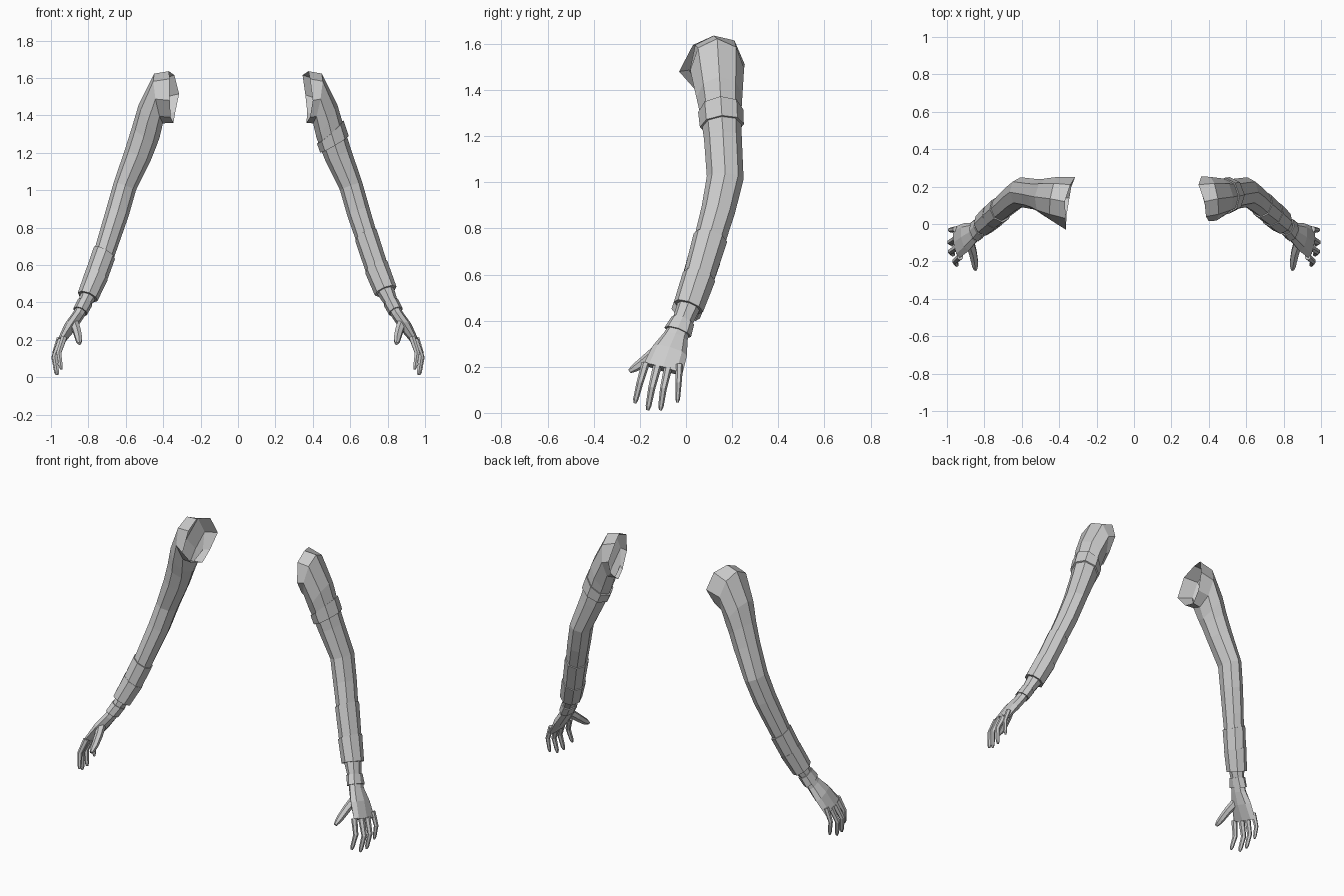
import bpy, bmesh, math
from mathutils import Vector

SIDES = 8
cube = bpy.data.objects.get("Cube")
if cube:
    bpy.data.objects.remove(cube, do_unlink=True)

grey = bpy.data.materials.new("plain_grey")
grey.use_nodes = True
tone = (0.6, 0.6, 0.6, 1)
grey.diffuse_color = tone
grey.node_tree.nodes["Principled BSDF"].inputs["Base Color"].default_value = tone

# Arm stations from shoulder to knuckles: x, y, z, half thickness, half width, tilt
STATIONS = [
    (.425, .135, 1.49, .135, .118, 80),
    (.475, .145, 1.37, .105, .1, 58),
    (.5, .152, 1.29, .082, .088, 36),
    (.535, .16, 1.19, .075, .082, 24),
    (.605, .17, 1.02, .063, .08, 20),
    (.645, .14, .88, .063, .074, 20),
    (.69, .1, .74, .059, .068, 22),
    (.735, .06, .6, .055, .06, 22),
    (.785, .015, .47, .049, .052, 22),
    (.825, -.02, .385, .034, .044, 25),
    (.855, -.045, .33, .032, .055, 28),
    (.897, -.07, .27, .033, .078, 30),
    (.948, -.1, .19, .02, .088, 30),
]

# Open shoulder edges, starting at the top and going round by the rear
OPENING = {
    "left": [(.377, .12, 1.636), (.345, .21, 1.615), (.36, .255, 1.51),
             (.37, .215, 1.42), (.366, .15, 1.36), (.385, .08, 1.39),
             (.4, .015, 1.48), (.385, .04, 1.595)],
    "right": [(.37, .12, 1.636), (.34, .21, 1.615), (.315, .25, 1.515),
              (.335, .2, 1.42), (.345, .14, 1.36), (.36, .05, 1.39),
              (.365, -.03, 1.48), (.365, .03, 1.595)],
}

# Bands: name, top height, bottom height, top scale, bottom scale
BANDS = {
    "left": [("armband", 1.31, 1.245, 1.08, 1.12),
             ("upper_bracer", .76, .58, 1.1, 1.15),
             ("lower_bracer", .59, .46, 1.24, 1.32),
             ("wrist_cuff", .4, .35, 1.15, 1.22)],
    "right": [("upper_bracer", .665, .54, 1.14, 1.2),
              ("lower_bracer", .55, .43, 1.24, 1.36),
              ("wrist_cuff", .4, .35, 1.15, 1.22)],
}

# Finger joints and the radius at the root
FINGERS = {
    "index_finger": ([(.93, -.175, .215), (.958, -.2, .13), (.945, -.222, .042)], .018),
    "middle_finger": ([(.945, -.125, .2), (.98, -.148, .11), (.965, -.166, .012)], .019),
    "ring_finger": ([(.952, -.078, .195), (.985, -.098, .105), (.97, -.111, .012)], .018),
    "little_finger": ([(.955, -.028, .21), (.982, -.032, .13), (.972, -.037, .045)], .016),
    "thumb": ([(.88, -.095, .295), (.862, -.15, .25), (.852, -.2, .21), (.848, -.245, .18)], .027),
}


def sample(z):
    """Interpolate the arm station at a given height."""
    for a, b in zip(STATIONS, STATIONS[1:]):
        if a[2] >= z >= b[2]:
            f = (a[2] - z) / (a[2] - b[2])
            return [p + (q - p) * f for p, q in zip(a, b)]
    return STATIONS[0] if z > STATIONS[0][2] else STATIONS[-1]


def arm_ring(station, scale=1.0):
    """Octagon square to the arm, leaning by the station's tilt."""
    x, y, z, thick, wide, tilt = station
    step = .04
    along = Vector(sample(z - step)[:3]) - Vector(sample(z + step)[:3])
    tilt = math.radians(tilt)
    v = Vector((math.cos(tilt), 0, math.sin(tilt)))
    u = v.cross(along).normalized()
    turns = [math.tau * i / SIDES for i in range(SIDES)]
    return [Vector((x, y, z)) + scale * (v * thick * math.cos(t) + u * wide * math.sin(t))
            for t in turns]


def loft(name, rings, side, cap_start=False, cap_end=False):
    """Skin a list of rings into a flat shaded mesh, mirrored for the right."""
    sign = 1 if side == "left" else -1
    bm = bmesh.new()
    loops = [[bm.verts.new((sign * p[0], p[1], p[2])) for p in ring] for ring in rings]
    for a, b in zip(loops, loops[1:]):
        n = len(a)
        for i in range(n):
            j = (i + 1) % n
            bm.faces.new((a[i], a[j], b[j], b[i]))
    if cap_start:
        bm.faces.new(loops[0])
    if cap_end:
        bm.faces.new(loops[-1])
    bmesh.ops.recalc_face_normals(bm, faces=bm.faces)
    mesh = bpy.data.meshes.new(side + "_" + name)
    bm.to_mesh(mesh)
    bm.free()
    mesh.materials.append(grey)
    obj = bpy.data.objects.new(side + "_" + name, mesh)
    bpy.context.scene.collection.objects.link(obj)


def finger_rings(joints, radius):
    """Six sided tapering tube through the joints with a blunt tip."""
    pts = [Vector(p) for p in joints]
    last = len(pts) - 1
    tip_dir = (pts[last] - pts[last - 1]).normalized()
    pts.insert(last, pts[last] - tip_dir * radius)
    rings = []
    for i, p in enumerate(pts):
        along = (pts[min(i + 1, last + 1)] - pts[max(i - 1, 0)]).normalized()
        u = along.cross(Vector((1, 0, 0))).normalized()
        v = along.cross(u)
        r = radius * (1 - .35 * i / last) if i <= last else radius * .35
        rings.append([p + r * (u * math.cos(t) + v * math.sin(t))
                      for t in (math.tau * k / 6 for k in range(6))])
    return rings


for side in ("left", "right"):
    # Arm and palm, open at the shoulder
    loft("arm", [OPENING[side]] + [arm_ring(s) for s in STATIONS], side, cap_end=True)
    # Armband, bracers and cuffs with turned-in rims
    for name, top, bottom, wide_top, wide_bottom in BANDS[side]:
        upper, lower = sample(top), sample(bottom)
        if "bracer" in name:
            upper[5] += 8
        loft(name, [arm_ring(upper, .95), arm_ring(upper, wide_top),
                    arm_ring(lower, wide_bottom), arm_ring(lower, .95)], side)
    # Fingers and thumb
    for name, (joints, radius) in FINGERS.items():
        loft(name, finger_rings(joints, radius), side, True, True)
